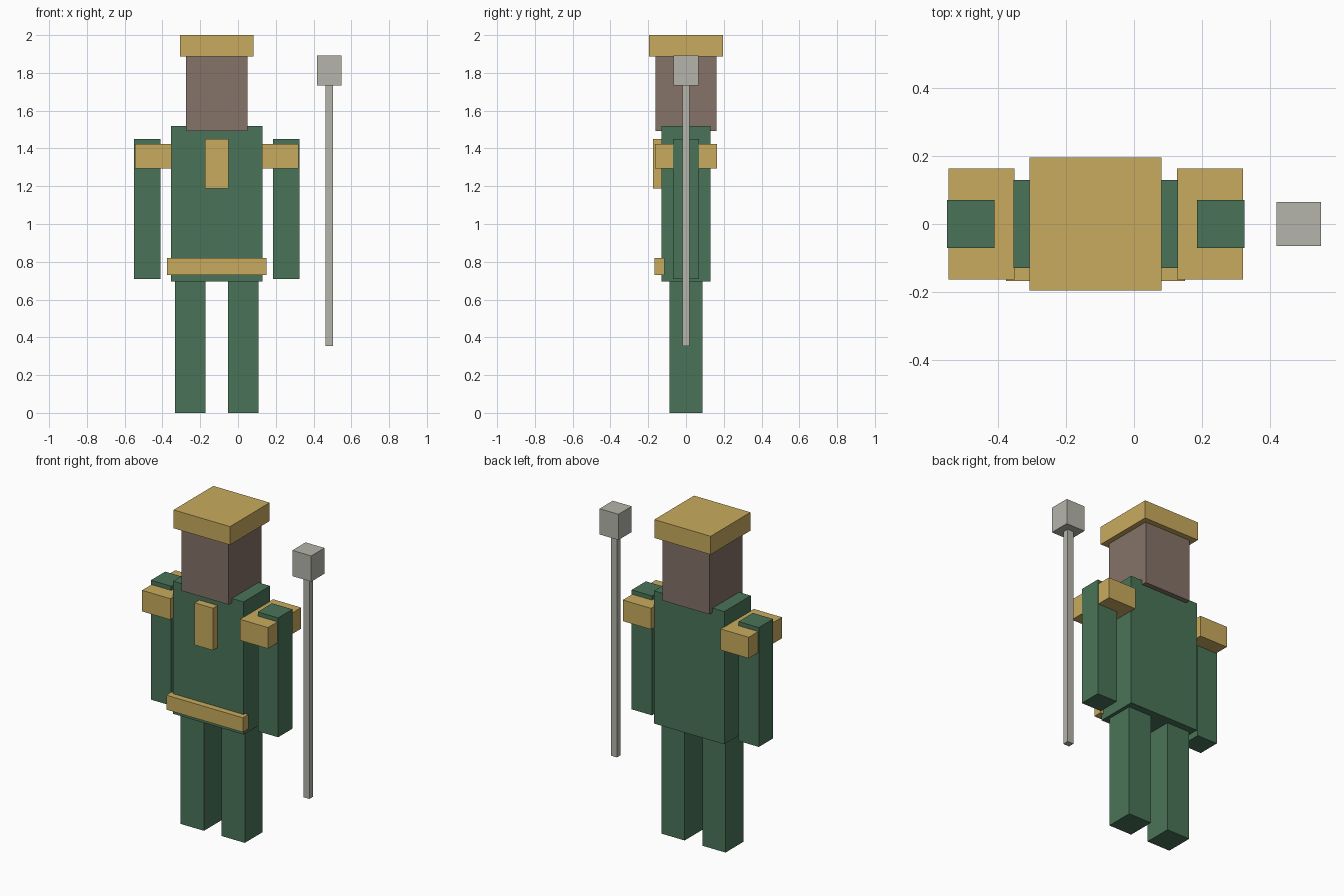
import bpy
from mathutils import Vector

default_cube = bpy.data.objects.get("Cube")
if default_cube:
    bpy.data.objects.remove(default_cube, do_unlink=True)


def linear(byte):
    c = byte / 255
    return c / 12.92 if c <= 0.04045 else ((c + 0.055) / 1.055) ** 2.4


def material(name, rgb):
    mat = bpy.data.materials.new(name)
    mat.use_nodes = True
    color = (*[linear(c) for c in rgb], 1)
    mat.diffuse_color = color
    mat.node_tree.nodes["Principled BSDF"].inputs["Base Color"].default_value = color
    return mat


green = material("uniform green", (74, 116, 88))
gold = material("trim gold", (201, 171, 94))
brown = material("skin brown", (133, 115, 104))
grey = material("staff grey", (181, 181, 171))


def box(name, mat, x, y, z, w, d, bottom_top=None):
    """Box centred on x, y, spanning the z range, w wide and d deep."""
    low, high = z
    bpy.ops.mesh.primitive_cube_add(size=1)
    obj = bpy.context.object
    obj.name = obj.data.name = name
    centre, size = Vector((x, y, (low + high) / 2)), Vector((w, d, high - low))
    for v in obj.data.vertices:
        v.co = v.co * size + centre
    obj.data.materials.append(mat)
    return obj


BODY = -0.1125  # body centre line; the staff stands off to the left

# Torso, head and hat
box("torso", green, BODY, 0, (0.695, 1.52), 0.484, 0.26)
box("head", brown, BODY, 0, (1.493, 1.90), 0.323, 0.323)
box("hat", gold, BODY, 0, (1.886, 2.0), 0.388, 0.39)

# Chest badge and belt on the front
box("chest_badge", gold, BODY, -0.147, (1.188, 1.45), 0.126, 0.056)
box("belt", gold, BODY, -0.141, (0.73, 0.82), 0.526, 0.054)

# Limbs and shoulder pads on both sides
for side, sign in (("left", 1), ("right", -1)):
    box(side + "_leg", green, BODY + sign * 0.1405, 0, (0, 0.70), 0.16, 0.174)
    box(side + "_arm", green, BODY + sign * 0.3675, 0, (0.708, 1.45), 0.14, 0.14)
    box(side + "_shoulder_pad", gold, BODY + sign * 0.336, 0, (1.293, 1.424), 0.194, 0.326)

# Staff
box("staff_shaft", grey, 0.483, 0, (0.353, 1.74), 0.042, 0.038)
box("staff_head", grey, 0.484, 0, (1.733, 1.893), 0.13, 0.13)
